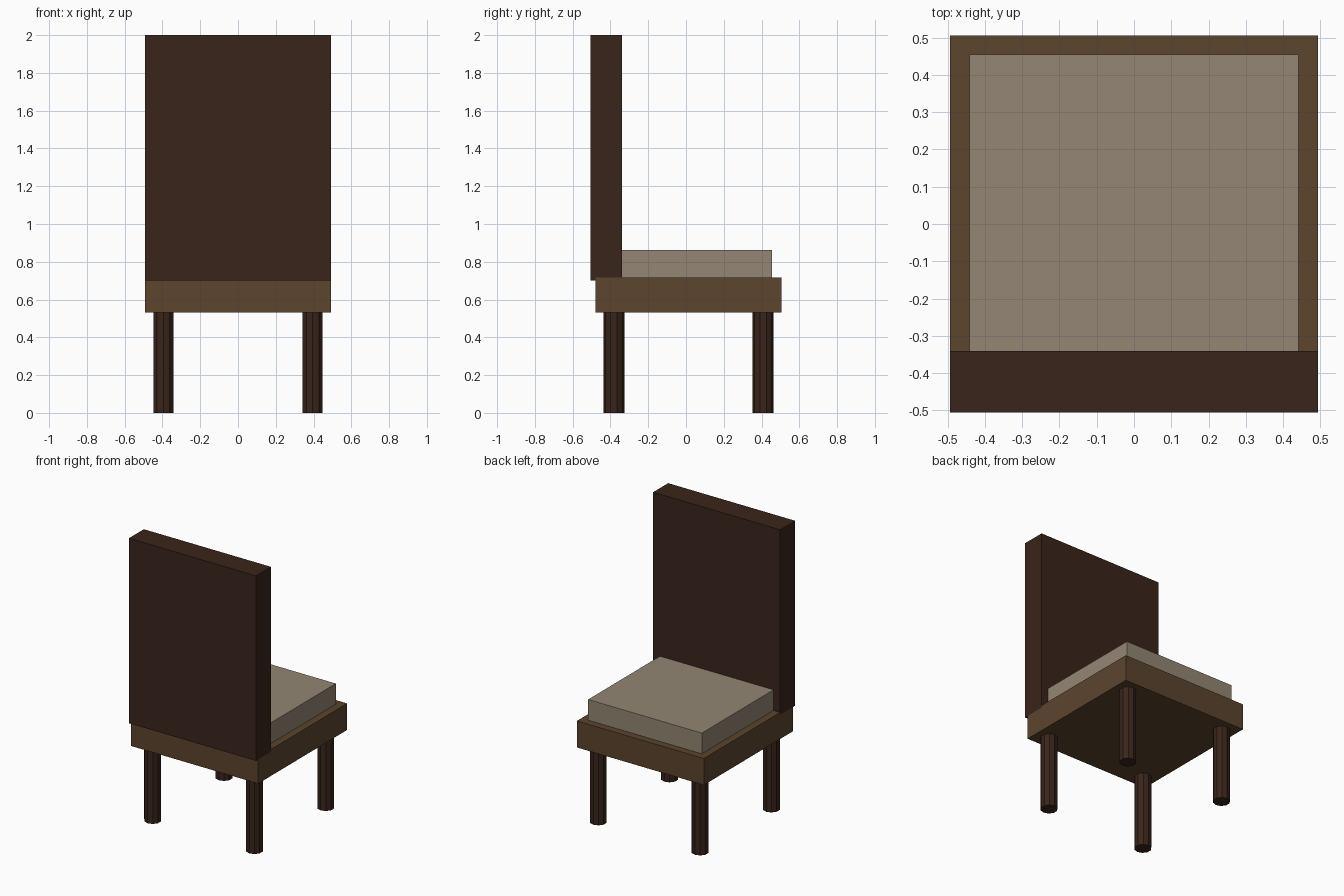
import bpy

if "Cube" in bpy.data.objects:
    bpy.data.objects.remove(bpy.data.objects["Cube"])

def material(name, rgb):
    """Material from 8-bit sRGB values."""
    m = bpy.data.materials.new(name)
    m.diffuse_color = [(c / 255) ** 2.2 for c in rgb] + [1]
    m.use_nodes = True
    m.node_tree.nodes["Principled BSDF"].inputs["Base Color"].default_value = m.diffuse_color
    return m

DARK = material("dark_wood", (60, 41, 32))
WOOD = material("brown_wood", (92, 70, 49))
FABRIC = material("beige_fabric", (146, 133, 115))

def box(name, x, y, z, mat):
    """Box from (min, max) ranges on each axis."""
    ranges = (x, y, z)
    bpy.ops.mesh.primitive_cube_add(size=1, location=[(a + b) / 2 for a, b in ranges])
    ob = bpy.context.object
    ob.name = name
    ob.scale = [b - a for a, b in ranges]
    bpy.ops.object.transform_apply(location=False, rotation=False, scale=True)
    ob.data.materials.append(mat)

# Seat, cushion and tall backrest
box("seat", (-0.493, 0.493), (-0.48, 0.506), (0.532, 0.718), WOOD)
box("cushion", (-0.441, 0.441), (-0.428, 0.455), (0.717, 0.863), FABRIC)
box("backrest", (-0.493, 0.493), (-0.506, -0.34), (0.702, 2.0), DARK)

# Four ten-sided legs
for side, x in (("left", -0.395), ("right", 0.395)):
    for end, y in (("front", -0.382), ("rear", 0.408)):
        bpy.ops.mesh.primitive_cylinder_add(vertices=10, radius=0.056, depth=0.535,
                                            location=(x, y, 0.2675))
        leg = bpy.context.object
        leg.name = f"{end}_{side}_leg"
        leg.data.materials.append(DARK)
